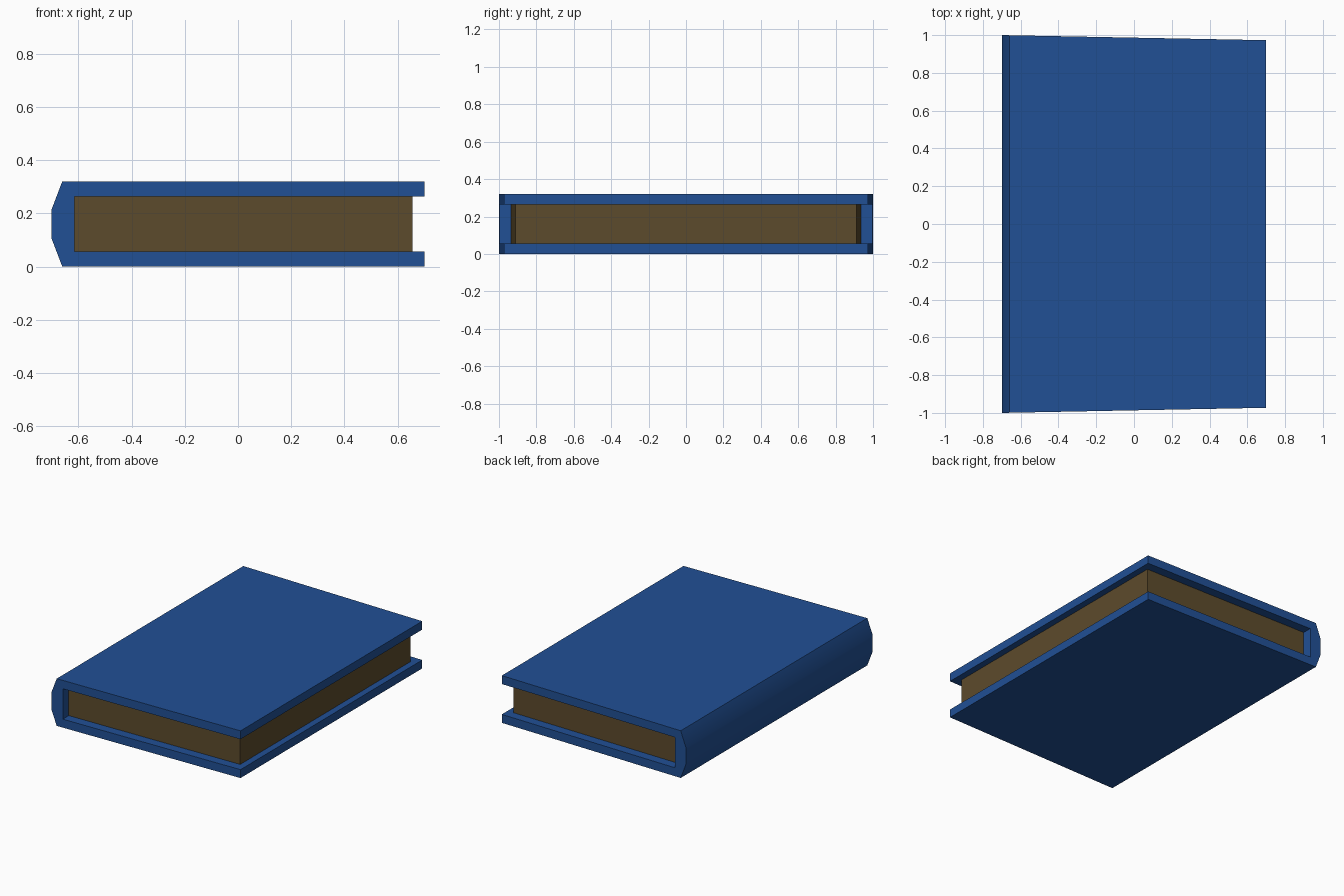
import bpy, bmesh, math

if "Cube" in bpy.data.objects:
    bpy.data.objects.remove(bpy.data.objects["Cube"])


def material(name, rgb):
    m = bpy.data.materials.new(name)
    m.diffuse_color = (*rgb, 1.0)
    m.use_nodes = True
    m.node_tree.nodes["Principled BSDF"].inputs["Base Color"].default_value = m.diffuse_color
    return m


def tapered_extrusion(name, profile, half_width, mat):
    """Extrude an x-z profile along y, with half width depending on x."""
    bm = bmesh.new()
    ends = [[bm.verts.new((x, s * half_width(x), z)) for x, z in profile]
            for s in (-1, 1)]
    bm.faces.new(ends[0])
    bm.faces.new(ends[1][::-1])
    n = len(profile)
    for i in range(n):
        j = (i + 1) % n
        bm.faces.new((ends[0][i], ends[1][i], ends[1][j], ends[0][j]))
    bmesh.ops.recalc_face_normals(bm, faces=bm.faces)
    me = bpy.data.meshes.new(name)
    bm.to_mesh(me)
    bm.free()
    me.materials.append(mat)
    ob = bpy.data.objects.new(name, me)
    bpy.context.collection.objects.link(ob)
    bpy.ops.object.select_all(action='DESELECT')
    ob.select_set(True)
    bpy.context.view_layer.objects.active = ob
    bpy.ops.object.shade_smooth_by_angle(angle=math.radians(30))
    return ob


blue = material("cover_blue", (0.015, 0.080, 0.300))
brown = material("page_brown", (0.108, 0.070, 0.025))


def taper(x):
    # slightly narrower toward the fore edge
    return 1.0 - 0.027 * (x + 0.70) / 1.40


H, T = 0.32, 0.057          # book thickness, cover board thickness

# cover: C-shaped section with a bevelled spine, mirrored about mid height
lower = [(-0.70, 0.105), (-0.66, 0.0), (0.70, 0.0), (0.70, T), (-0.615, T)]
upper = [(x, H - z) for x, z in reversed(lower)]
tapered_extrusion("cover", lower + upper, taper, blue)

# page block, recessed on three sides
pages = [(-0.615, T), (0.655, T), (0.655, H - T), (-0.615, H - T)]
tapered_extrusion("pages", pages, lambda x: 0.936 * taper(x), brown)
